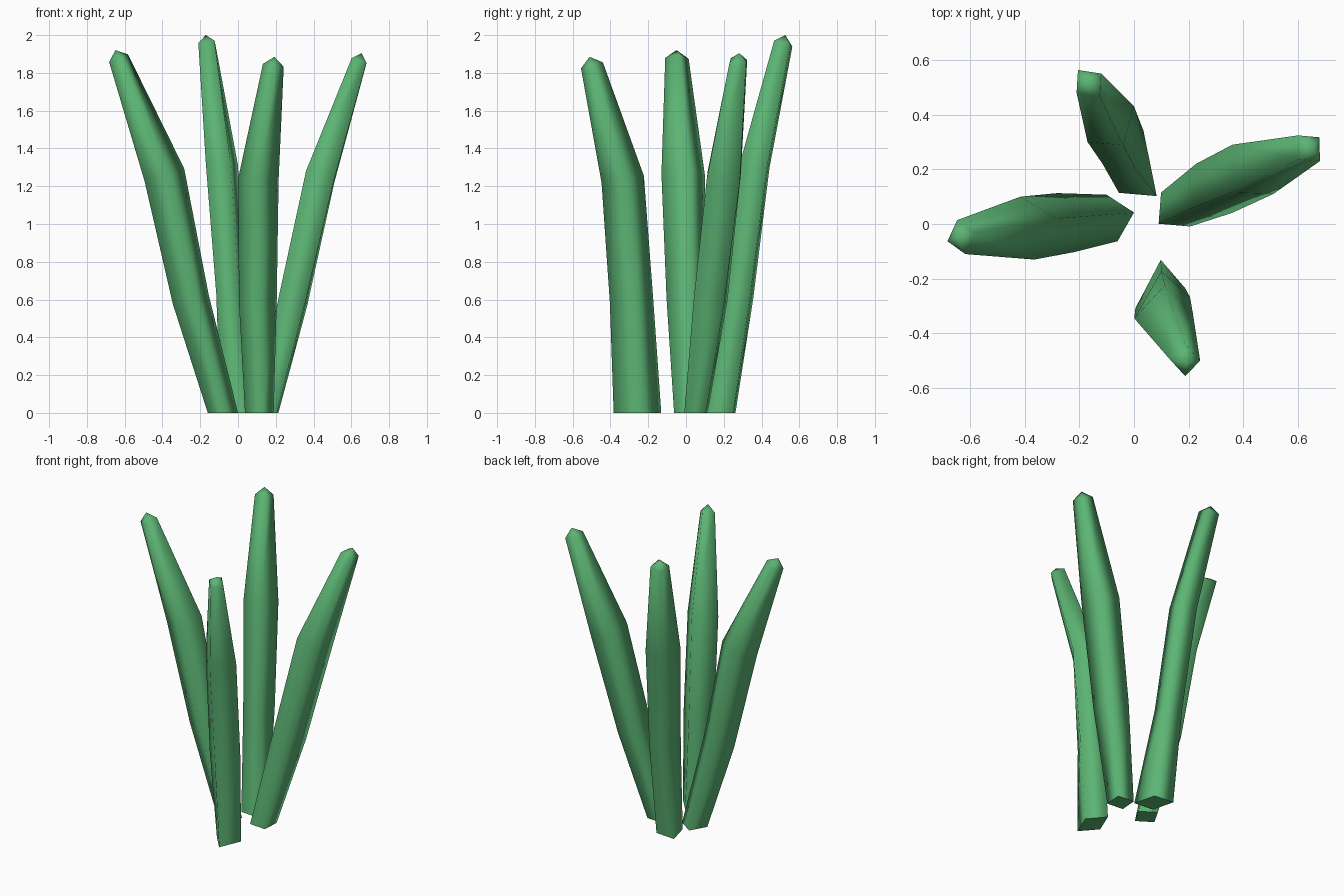
import bpy
import bmesh
from mathutils import Vector

if "Cube" in bpy.data.objects:
    bpy.data.objects.remove(bpy.data.objects["Cube"])

green = bpy.data.materials.new("leaf green")
green.diffuse_color = (0.107, 0.46, 0.175, 1.0)
green.use_nodes = True
green.node_tree.nodes["Principled BSDF"].inputs["Base Color"].default_value = green.diffuse_color

LEVELS = (0.0, 0.32, 0.672, 1.0)  # ring heights as a share of the blade height


def make_blade(name, height, rings):
    """Four-sided blade: each ring is centre x, y and two half-diagonals."""
    centres = [Vector((r[0], r[1], height * k)) for r, k in zip(rings, LEVELS)]
    bm = bmesh.new()
    loops = []
    for i, r in enumerate(rings):
        tangent = centres[min(i + 1, 3)] - centres[max(i - 1, 0)]
        loop = []
        for sx, sy in ((r[2], r[3]), (r[4], r[5]), (-r[2], -r[3]), (-r[4], -r[5])):
            # rings lie square to the blade, the base stays flat on the floor
            dz = 0.0 if i == 0 else -(tangent.x * sx + tangent.y * sy) / tangent.z
            loop.append(bm.verts.new(centres[i] + Vector((sx, sy, dz))))
        loops.append(loop)
    # short pointed tip
    tip = bm.verts.new(centres[3] + (centres[3] - centres[2]).normalized() * 0.047)
    for j in range(4):
        k = (j + 1) % 4
        for low, high in zip(loops, loops[1:]):
            bm.faces.new((low[j], low[k], high[k], high[j]))
        bm.faces.new((loops[3][j], loops[3][k], tip))
    base = bm.faces.new(loops[0])
    bmesh.ops.recalc_face_normals(bm, faces=bm.faces)
    for f in bm.faces:
        f.smooth = f is not base
    mesh = bpy.data.meshes.new(name)
    bm.to_mesh(mesh)
    bm.free()
    mesh.materials.append(green)
    bpy.context.collection.objects.link(bpy.data.objects.new(name, mesh))


make_blade("left_blade", 1.877, (
    (-0.08, 0.022, 0.08, 0.02, -0.02, 0.085),
    (-0.25, 0.005, 0.095, 0.025, -0.03, 0.108),
    (-0.39, -0.015, 0.105, 0.035, -0.025, 0.115),
    (-0.632, -0.048, 0.05, 0.015, -0.015, 0.062)))

make_blade("back_blade", 1.955, (
    (-0.005, 0.182, 0.05, 0.068, -0.088, 0.08),
    (-0.04, 0.28, 0.075, 0.06, -0.045, 0.077),
    (-0.085, 0.365, 0.085, 0.065, -0.045, 0.077),
    (-0.165, 0.515, 0.045, 0.035, -0.04, 0.048)))

make_blade("front_blade", 1.84, (
    (0.113, -0.257, 0.076, 0.02, -0.015, 0.126),
    (0.105, -0.288, 0.1, 0.02, -0.005, 0.115),
    (0.108, -0.335, 0.107, 0.01, 0.005, 0.112),
    (0.187, -0.498, 0.055, -0.002, 0.0, 0.058)))

make_blade("right_blade", 1.86, (
    (0.152, 0.053, 0.062, 0.052, -0.053, 0.062),
    (0.292, 0.13, 0.075, 0.07, -0.065, 0.09),
    (0.435, 0.2, 0.075, 0.085, -0.075, 0.09),
    (0.64, 0.277, 0.038, 0.04, -0.04, 0.047)))
